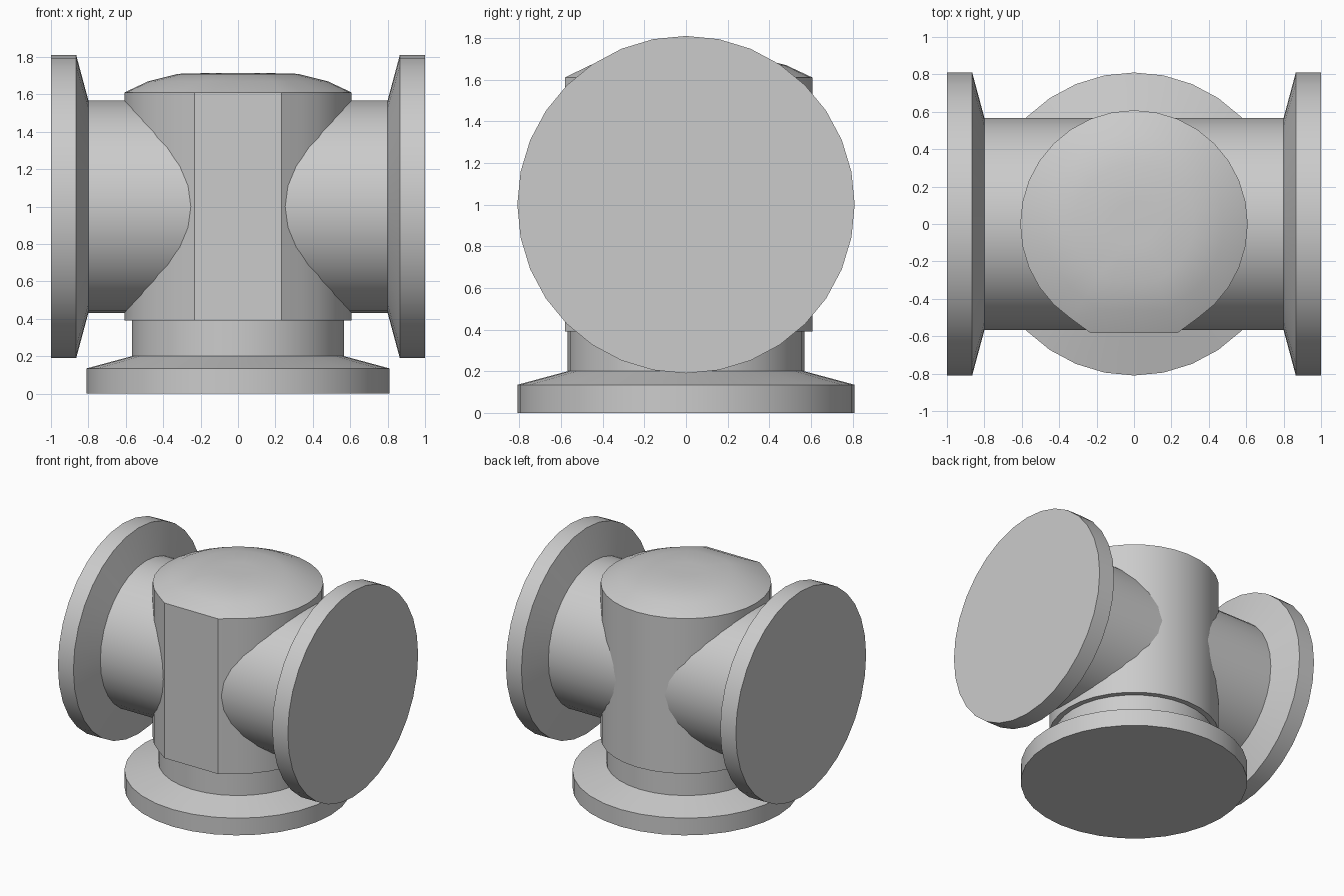
import bpy, bmesh, math
from mathutils import Matrix

if "Cube" in bpy.data.objects:
    bpy.data.objects.remove(bpy.data.objects["Cube"])

SIDES = 32


def circle():
    return [(math.cos(2 * math.pi * i / SIDES), math.sin(2 * math.pi * i / SIDES))
            for i in range(SIDES)]


def stack(name, outline, profile, matrix=Matrix()):
    """Skin an outline scaled to each (radius, height) level, capped at both ends."""
    bm = bmesh.new()
    rings = [[bm.verts.new((x * r, y * r, z)) for x, y in outline] for r, z in profile]
    n = len(outline)
    for a, b in zip(rings, rings[1:]):
        for i in range(n):
            j = (i + 1) % n
            bm.faces.new((a[i], a[j], b[j], b[i]))
    bm.faces.new(rings[0][::-1])
    bm.faces.new(rings[-1])
    bmesh.ops.transform(bm, matrix=matrix, verts=bm.verts)
    bmesh.ops.recalc_face_normals(bm, faces=bm.faces)
    mesh = bpy.data.meshes.new(name)
    bm.to_mesh(mesh)
    bm.free()
    obj = bpy.data.objects.new(name, mesh)
    bpy.context.collection.objects.link(obj)
    bpy.ops.object.select_all(action='DESELECT')
    obj.select_set(True)
    bpy.context.view_layer.objects.active = obj
    bpy.ops.object.shade_smooth_by_angle(angle=math.radians(30))
    return obj


# Valve body: round, with one flat pad on the front, and a low domed cap
R = 0.608
flat_x, flat_y = 0.233 / R, -0.582 / R
body_outline = []
for x, y in circle():
    if y < 0 and abs(x) < 0.35:
        continue
    if y < 0 and abs(x) < 0.4:
        body_outline.append((math.copysign(flat_x, x), flat_y))
    else:
        body_outline.append((x, y))
stack("valve_body", body_outline,
      [(R, 0.39), (R, 1.61), (0.48, 1.67), (0.32, 1.71), (0.12, 1.715)])

# Flanged ports: disc, sloped shoulder, neck running into the body
lower = [(0.81, 0), (0.81, 0.135), (0.568, 0.2), (0.568, 0.5)]
side = [(0.81, 0), (0.81, 0.135), (0.568, 0.2), (0.568, 0.9)]
stack("bottom_port", circle(), lower)
for name, sign in (("left_port", -1), ("right_port", 1)):
    place = Matrix.Translation((sign, 0, 1)) @ Matrix.Rotation(-sign * math.pi / 2, 4, 'Y')
    stack(name, circle(), side, place)
